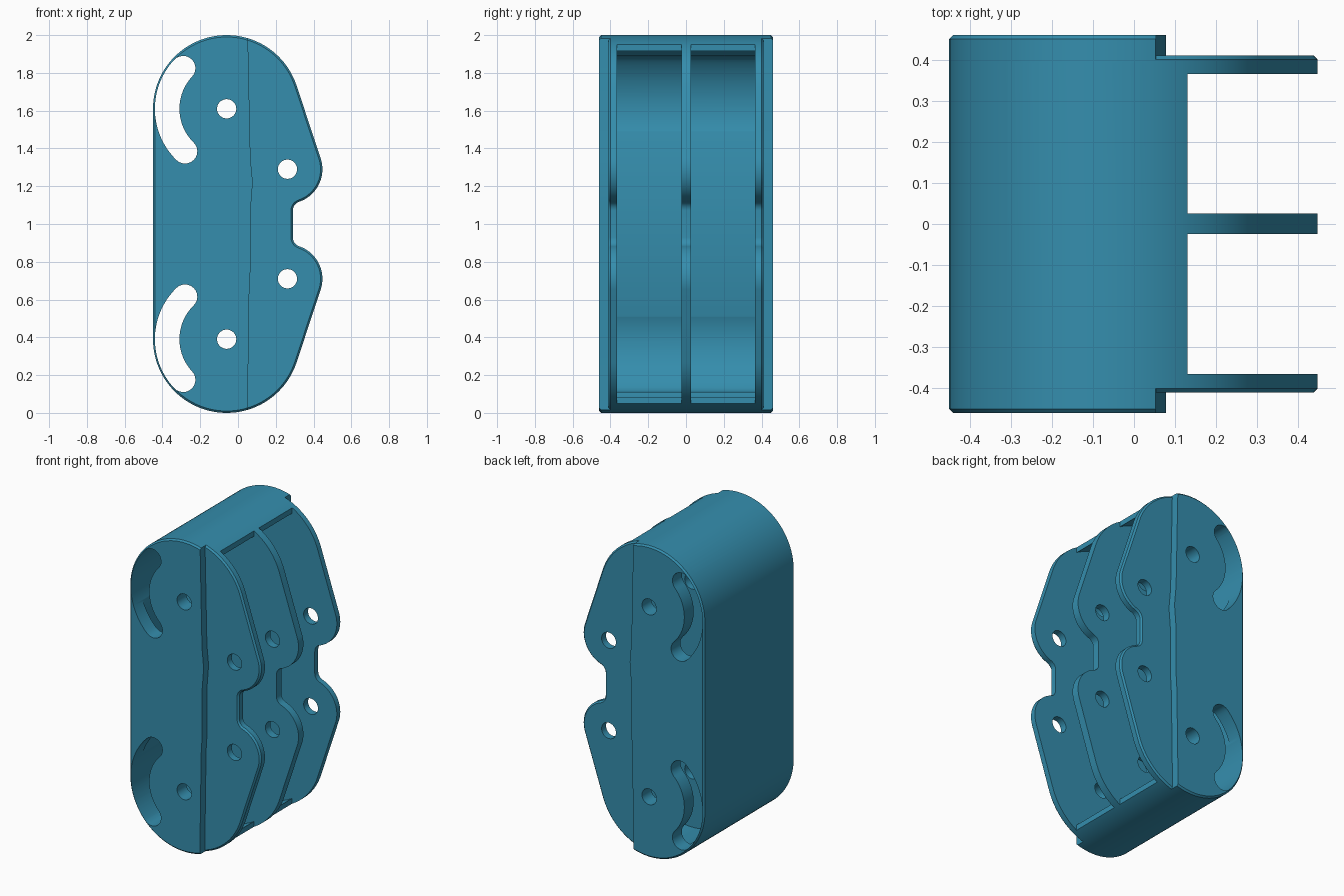
import bpy, bmesh
from math import sin, cos, acos, asin, atan2, radians, pi, hypot

if "Cube" in bpy.data.objects:
    bpy.data.objects.remove(bpy.data.objects["Cube"])

CX, CZ, R = -0.06, 1.61, 0.39      # upper end arc (lower half is mirrored about z = 1)
LX, LZ, LR = 0.265, 1.29, 0.182    # lobe around the fin hole
NOTCH = 0.29                       # x of the notch between the lobes
CH = 0.01                          # edge chamfer


def arc(x, z, r, a0, a1, n):
    return [(x + r * cos(a0 + (a1 - a0) * i / n), z + r * sin(a0 + (a1 - a0) * i / n))
            for i in range(n + 1)]


def mirrored(pts):
    return [(x, 2 - z) for x, z in reversed(pts)]


# side profile of the whole part, inset by o
def plate_outline(o=0.0):
    r, lr, fr, nx = R - o, LR - o, 0.05 + o, NOTCH - o
    dx, dz = LX - CX, LZ - CZ
    tan_a = atan2(dz, dx) + acos((r - lr) / hypot(dx, dz))
    fx = nx + fr
    low_a = -acos((fx - LX) / (lr + fr))
    fz = LZ + (lr + fr) * sin(low_a)
    top = arc(fx, fz, fr, pi, low_a + pi, 8)
    top += arc(LX, LZ, lr, low_a, tan_a, 24)
    top += arc(CX, CZ, r, tan_a, pi, 48)
    return top + mirrored(top)


# extrude a list of (y, outline) rings into a closed solid
def loft(name, rings):
    bm = bmesh.new()
    loops = [[bm.verts.new((x, y, z)) for x, z in pts] for y, pts in rings]
    for a, b in zip(loops, loops[1:]):
        for i in range(len(a)):
            j = (i + 1) % len(a)
            bm.faces.new((a[i], a[j], b[j], b[i]))
    bm.faces.new(loops[0])
    bm.faces.new(loops[-1])
    bmesh.ops.recalc_face_normals(bm, faces=bm.faces[:])
    me = bpy.data.meshes.new(name)
    bm.to_mesh(me)
    bm.free()
    ob = bpy.data.objects.new(name, me)
    bpy.context.collection.objects.link(ob)
    return ob


def prism(name, pts, y0, y1):
    return loft(name, [(y0, pts), (y1, pts)])


def boolean(ob, tool, op):
    m = ob.modifiers.new("bool", 'BOOLEAN')
    m.object, m.operation, m.solver = tool, op, 'EXACT'
    bpy.context.view_layer.update()
    dg = bpy.context.evaluated_depsgraph_get()
    me = bpy.data.meshes.new_from_object(ob.evaluated_get(dg))
    ob.modifiers.clear()
    ob.data = me
    bpy.data.objects.remove(tool)


full, inset = plate_outline(), plate_outline(CH)

# main block with chamfered outer edges
housing = loft("clamp_housing", [(-0.41, inset), (-0.41 + CH, full),
                                 (0.41 - CH, full), (0.41, inset)])

# thicker side covers, ending at a slightly wavy vertical edge
edge = [(0.052, 2.1), (0.053, 1.97), (0.066, 1.35), (0.078, 1.22), (0.067, 1.08),
        (0.067, 0.78), (0.06, 0.66), (0.051, 0.03), (0.051, -0.1)]
for s in (-1, 1):
    cover = loft("side_cover", [(s * 0.46, inset), (s * (0.46 - CH), full), (s * 0.39, full)])
    trim = prism("cover_trim", edge + [(0.7, -0.1), (0.7, 2.1)], s * 0.3, s * 0.6)
    boolean(cover, trim, 'DIFFERENCE')
    boolean(housing, cover, 'UNION')

# two open pockets leave the thin curved back wall and three fins
a = acos((0.13 - CX) / 0.36)
inner = arc(CX, CZ, 0.36, a, pi, 48)
pocket = inner + mirrored(inner) + [(0.13, -0.1), (0.7, -0.1), (0.7, 2.1), (0.13, 2.1)]
for y0, y1 in ((-0.365, -0.024), (0.026, 0.365)):
    boolean(housing, prism("pocket_cutter", pocket, y0, y1), 'DIFFERENCE')

# curved slots and round holes straight through, upper and lower
t0, t1, mid, w = radians(137), radians(225.6), 0.315, 0.065
slot = arc(CX, CZ, mid + w, t0, t1, 32)
slot += arc(CX + mid * cos(t1), CZ + mid * sin(t1), w, t1, t1 + pi, 12)[1:-1]
slot += arc(CX, CZ, mid - w, t1, t0, 32)
slot += arc(CX + mid * cos(t0), CZ + mid * sin(t0), w, t0 + pi, t0 + 2 * pi, 12)[1:-1]
holes = [arc(x, z, 0.051, 0, 2 * pi, 32)[:-1] for x, z in ((CX, CZ), (LX - 0.003, LZ))]
for shape in [slot] + holes:
    for pts in (shape, mirrored(shape)):
        boolean(housing, prism("through_cutter", pts, -0.6, 0.6), 'DIFFERENCE')

# material and shading
mat = bpy.data.materials.new("teal")
mat.diffuse_color = (0.035, 0.27, 0.42, 1)
mat.use_nodes = True
mat.node_tree.nodes["Principled BSDF"].inputs["Base Color"].default_value = mat.diffuse_color
housing.data.materials.clear()
housing.data.materials.append(mat)
bpy.context.view_layer.objects.active = housing
housing.select_set(True)
bpy.ops.object.shade_smooth_by_angle(angle=radians(25))
